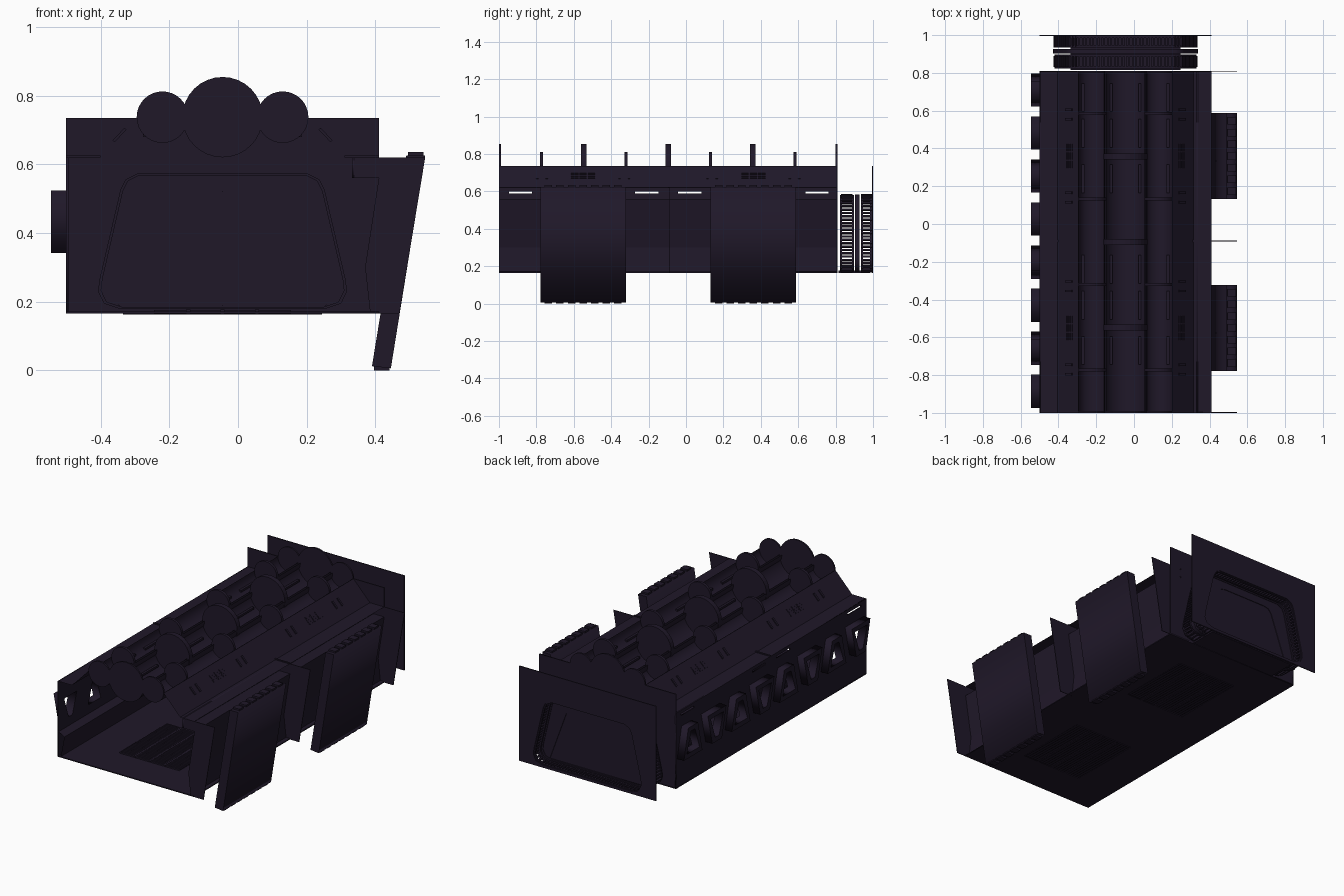
import bpy, bmesh, math
from mathutils import Matrix, Vector

if "Cube" in bpy.data.objects:
    bpy.data.objects.remove(bpy.data.objects["Cube"])

CX = -0.045                      # corridor centre line
Y0, Y1 = -1.0, 0.81              # corridor length
mat = bpy.data.materials.new("dark_hull")
mat.diffuse_color = (0.014, 0.009, 0.022, 1)
mat.use_nodes = True
mat.node_tree.nodes["Principled BSDF"].inputs["Base Color"].default_value = mat.diffuse_color

AXES = {'x': ((0, 1, 0), (0, 0, 1), (1, 0, 0)),
        'y': ((1, 0, 0), (0, 0, 1), (0, -1, 0)),
        'z': ((1, 0, 0), (0, 1, 0), (0, 0, 1))}


def sheet(name, axis, at, loops, half=0.003):
    """Flat panel with holes (first loop is the outline), facing an axis."""
    cu = bpy.data.curves.new(name, 'CURVE')
    cu.dimensions, cu.fill_mode, cu.extrude = '2D', 'BOTH', half
    for loop in loops:
        sp = cu.splines.new('POLY')
        sp.points.add(len(loop) - 1)
        for p, (u, v) in zip(sp.points, loop):
            p.co = (u, v, 0, 1)
        sp.use_cyclic_u = True
    tmp = bpy.data.objects.new(name, cu)
    bpy.context.collection.objects.link(tmp)
    me = bpy.data.meshes.new_from_object(tmp.evaluated_get(bpy.context.evaluated_depsgraph_get()))
    bpy.data.objects.remove(tmp)
    m = Matrix(AXES[axis]).transposed().to_4x4()
    m.translation = {'x': (at, 0, 0), 'y': (0, at, 0), 'z': (0, 0, at)}[axis]
    me.transform(m)
    return finish(name, me)


def finish(name, me):
    me.materials.clear()
    me.materials.append(mat)
    ob = bpy.data.objects.new(name, me)
    bpy.context.collection.objects.link(ob)
    return ob


def from_bm(name, bm):
    me = bpy.data.meshes.new(name)
    bm.to_mesh(me)
    bm.free()
    return finish(name, me)


def boxes(name, items):
    """One object of many boxes: (centre, size[, rotation about y])."""
    bm = bmesh.new()
    for c, s, *r in items:
        rot = Matrix.Rotation(r[0], 4, 'Y') if r else Matrix()
        bmesh.ops.create_cube(bm, size=1, matrix=Matrix.Translation(c) @ rot @ Matrix.Diagonal((*s, 1)))
    return from_bm(name, bm)


def strip(name, pts, smooth=False):
    """Open x,z profile swept down the corridor."""
    bm = bmesh.new()
    rows = [[bm.verts.new((x, y, z)) for x, z in pts] for y in (Y0, Y1)]
    for i in range(len(pts) - 1):
        f = bm.faces.new((rows[0][i], rows[0][i + 1], rows[1][i + 1], rows[1][i]))
        f.smooth = smooth
    return from_bm(name, bm)


def rect(u0, u1, v0, v1):
    return [(u0, v0), (u1, v0), (u1, v1), (u0, v1)]


def mirrored(half):
    return [(CX + d, z) for d, z in half] + [(CX - d, z) for d, z in reversed(half)]


def scaled(loop, f):
    return [(CX + (x - CX) * f, 0.375 + (z - 0.375) * f) for x, z in loop]


# floor with two grates
grates = (-0.55, 0.36)
sheet("floor", 'z', 0.168, [rect(-0.5, 0.41, Y0, Y1)] +
      [rect(CX - 0.2, CX + 0.2, y - 0.23, y + 0.23) for y in grates])
bars = [((CX, y - 0.22 + i * 0.0152, 0.17), (0.4, 0.009, 0.012)) for y in grates for i in range(30)]
bars += [((CX + dx, y, 0.17), (0.012, 0.46, 0.014)) for y in grates for dx in (-0.1, 0, 0.1)]
boxes("floor_grates", bars)

# left wall: alternating trapezoid windows and slim light slots
slot_y = (-0.885, -0.21, 0.02, 0.7)
slots = [rect(y - 0.062, y + 0.062, 0.588, 0.6) for y in slot_y]


def window(i, grow):
    y = -0.886 + 0.228 * i
    a, b = (0.06, 0.018) if i % 2 else (0.018, 0.06)
    return [(y - a - grow, 0.37 - grow), (y + a + grow, 0.37 - grow),
            (y + b + grow, 0.495 + grow), (y - b - grow, 0.495 + grow)]


sheet("left_wall", 'x', -0.497, [rect(Y0, Y1, 0.165, 0.62)] + slots + [window(i, 0) for i in range(8)])
for i in range(8):
    sheet("window_frame", 'x', -0.522, [window(i, 0.028), window(i, 0.0)], 0.023)
strip("left_lower_lining", [(-0.5, 0.32), (-0.455, 0.295), (-0.48, 0.165)])

# right wall
strip("right_wall", [(0.335, 0.56), (0.41, 0.56), (0.37, 0.3), (0.385, 0.165)])
sheet("right_light_band", 'x', 0.335, [rect(Y0, Y1, 0.56, 0.62)] + slots)
rib = [(0.335, 0.62), (0.545, 0.62), (0.47, 0.165), (0.385, 0.165), (0.37, 0.3), (0.41, 0.56), (0.335, 0.56)]
for y in (Y0 + 0.002, -0.09, Y1 - 0.004):
    sheet("wall_bulkhead", 'y', y, [rib], 0.002)

# tilted outer panels with toothed edges
for y in (-0.55, 0.36):
    sheet("tilted_panel", 'y', y, [[(0.39, 0.012), (0.445, 0.006), (0.545, 0.625), (0.49, 0.625)]], 0.228)
    teeth = []
    for k in range(7):
        yy = y - 0.186 + k * 0.062
        teeth += [((0.517, yy, 0.628), (0.045, 0.04, 0.014)),
                  ((0.418, yy, 0.008), (0.045, 0.04, 0.016))]
    boxes("panel_teeth", teeth)

# roof shoulders: flat ledge then slope up to the troughs
SL = [(0.25, 0.735), (0.36, 0.62), (0.455, 0.62)]
ANG = math.atan2(0.115, 0.11)
for s, label in ((-1, "left"), (1, "right")):
    strip(label + "_roof", [(CX + s * d, z) for d, z in SL])
    items = []
    for y in grates:
        for r in range(4):           # vent slats
            d = 0.285 + r * 0.009
            for c in range(3):
                items.append(((CX + s * d, y - 0.045 + c * 0.045, 0.985 - d + 0.0), (0.008, 0.038, 0.006), s * ANG))
        for dy in (-0.22, 0.22):     # slanted braces beside the vents
            for q in (-1, 1):
                items.append(((CX + s * 0.3, y + dy + q * 0.025, 0.685), (0.05, 0.012, 0.008), s * ANG))
    boxes(label + "_roof_vents", items)
    boxes(label + "_roof_joint", [((CX + s * 0.405, -0.09, 0.622), (0.1, 0.01, 0.006))])

# three half-round roof troughs
TR = ((CX, 0.115), (CX - 0.175, 0.075), (CX + 0.175, 0.075))
for cx, r in TR:
    strip("roof_trough", [(cx + r * math.cos(math.pi + math.pi * k / 16),
                           0.737 + r * math.sin(math.pi + math.pi * k / 16)) for k in range(17)], True)


def disc(cx, y, r, t):
    bm = bmesh.new()
    bmesh.ops.create_cone(bm, cap_ends=True, segments=32, radius1=r, radius2=r, depth=t,
                          matrix=Matrix.Translation((cx, y, 0.737)) @ Matrix.Rotation(math.pi / 2, 4, 'X'))
    from_bm("trough_disc", bm)


for i in range(9):
    y = Y0 + i * (Y1 - Y0) / 8
    end = i in (0, 8)
    yy = y + (0.005 if i == 0 else -0.005 if i == 8 else 0)
    if i % 2 == 0:
        disc(CX, yy, 0.117, 0.01 if end else 0.03)
    if i % 2 or end:
        for cx, r in TR[1:]:
            disc(cx, yy, r, 0.01 if end else 0.016)
# small conduits lying in the troughs
boxes("trough_conduits", [((CX + s * d, y + dy, z), (0.014, 0.15, 0.012))
                          for s in (-1, 1) for d, z in ((0.075, 0.66), (0.225, 0.685))
                          for y in grates for dy in (-0.12, 0.12, 0.31)if y + dy < 0.72])

# end door: two plates, ribbed tunnel frames, double leaf
outer = mirrored([(0.31, 0.175), (0.355, 0.19), (0.372, 0.225), (0.368, 0.26), (0.305, 0.53),
                  (0.29, 0.56), (0.255, 0.578)])
inner = mirrored([(0.305, 0.19), (0.195, 0.49), (0.175, 0.513), (0.145, 0.52)])
hole = scaled(outer, 0.97)
for y in (Y1 - 0.003, 0.997):
    sheet("end_plate", 'y', y, [rect(-0.5, 0.41, 0.165, 0.735), hole])
for y in (0.828, 0.892, 0.94, 0.99):
    sheet("door_rail", 'y', y, [scaled(outer, 1.01), scaled(outer, 0.95)], 0.005)
sheet("door_frame_core", 'y', 0.915, [scaled(outer, 1.03), scaled(outer, 0.94)], 0.012)
bm = bmesh.new()
for y in (0.86, 0.965):
    for i, a in enumerate(outer):
        a, b = Vector(a), Vector(outer[(i + 1) % len(outer)])
        n = max(1, round((b - a).length / 0.019))
        ang = math.atan2(b.y - a.y, b.x - a.x)
        for k in range(n):
            p = a.lerp(b, (k + 0.5) / n)
            bmesh.ops.create_cube(bm, size=1, matrix=Matrix.Translation((p.x, y, p.y)) @
                                  Matrix.Rotation(-ang, 4, 'Y') @ Matrix.Diagonal((0.009, 0.06, 0.018, 1)))
from_bm("door_ribs", bm)
sheet("door_surround", 'y', 0.915, [scaled(outer, 0.97), inner], 0.008)
for s in (-1, 1):
    leaf = [(CX + s * d, z) for d, z in ((0.002, 0.19), (0.305, 0.19), (0.195, 0.49), (0.175, 0.513),
                                         (0.145, 0.52), (0.002, 0.52))]
    sheet("door_leaf", 'y', 0.915, [leaf], 0.004)
boxes("door_seam", [((CX, 0.915, 0.355), (0.008, 0.006, 0.33))])
boxes("door_sill", [((CX, 0.9, 0.17), (0.58, 0.17, 0.014))])
